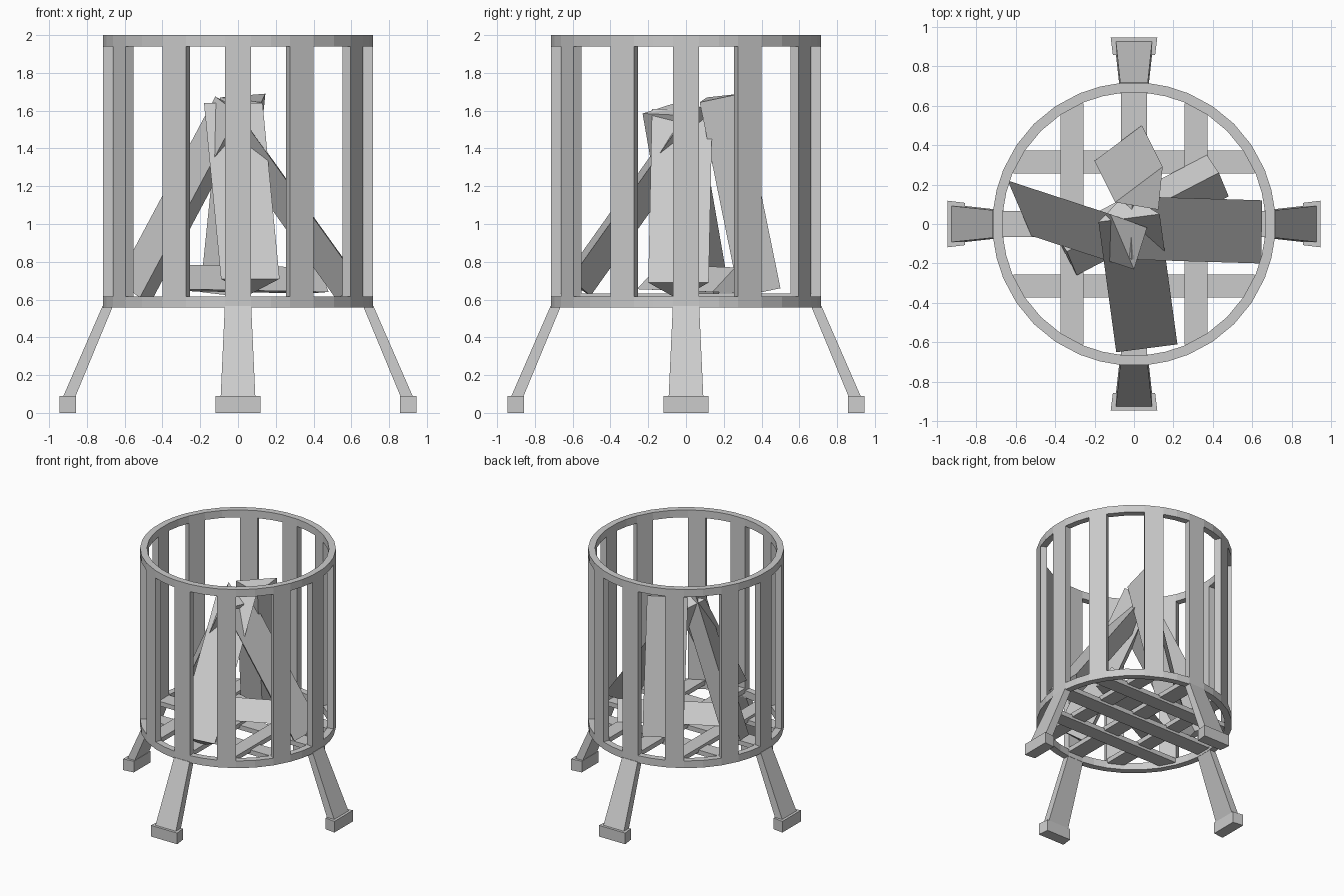
import bpy, bmesh
from math import sin, cos, radians, pi
from mathutils import Vector, Matrix

if "Cube" in bpy.data.objects:
    bpy.data.objects.remove(bpy.data.objects["Cube"])

RO, RI = 0.7175, 0.667          # basket outer / inner radius
LOW, TOP = (0.557, 0.615), (1.94, 2.0)


def finish(name, bm):
    bmesh.ops.recalc_face_normals(bm, faces=bm.faces[:])
    me = bpy.data.meshes.new(name)
    bm.to_mesh(me)
    bm.free()
    ob = bpy.data.objects.new(name, me)
    bpy.context.collection.objects.link(ob)
    return ob


def loft(name, a, b, turn=0.0):
    """Solid between two matching outlines, turned about z."""
    rot = Matrix.Rotation(turn, 3, 'Z')
    bm = bmesh.new()
    va = [bm.verts.new(rot @ Vector(p)) for p in a]
    vb = [bm.verts.new(rot @ Vector(p)) for p in b]
    n = len(a)
    bm.faces.new(va)
    bm.faces.new(vb[::-1])
    for i in range(n):
        j = (i + 1) % n
        bm.faces.new((va[i], va[j], vb[j], vb[i]))
    return finish(name, bm)


def rect(cx, cy, w, d, z):
    return [(cx + sx * w / 2, cy + sy * d / 2, z)
            for sx, sy in ((-1, -1), (1, -1), (1, 1), (-1, 1))]


def ring(name, angles, z0, z1):
    bm = bmesh.new()
    rows = [[bm.verts.new((r * cos(a), r * sin(a), z))
             for r, z in ((RO, z0), (RO, z1), (RI, z1), (RI, z0))] for a in angles]
    for i, row in enumerate(rows):
        nxt = rows[(i + 1) % len(rows)]
        for k in range(4):
            m = (k + 1) % 4
            bm.faces.new((row[k], nxt[k], nxt[m], row[m]))
    return finish(name, bm)


# Basket rings: facets line up with the upright bars
quadrant = (-5.6, 5.6, 14, 22.5, 33.8, 45, 56.2, 67.5, 76)
angles = [radians(90 * q + a) for q in range(4) for a in quadrant]
ring("lower_ring", angles, *LOW)
ring("upper_ring", angles, *TOP)

# Upright bars
for q in range(4):
    for i, (a0, a1) in enumerate(((-5.6, 5.6), (22.5, 33.8), (56.2, 67.5))):
        a0, a1 = radians(a0), radians(a1)
        def section(z):
            return [(r * cos(a), r * sin(a), z)
                    for r, a in ((RO, a0), (RO, a1), (RI, a1), (RI, a0))]
        loft(f"upright_bar_{q * 3 + i + 1}", section(LOW[1]), section(TOP[0]), q * pi / 2)

# Floor grate slats, two crossing layers
for i, (off, half) in enumerate(((-0.315, 0.61), (0, 0.68), (0.315, 0.61))):
    w = 0.13 if off == 0 else 0.117
    loft(f"cross_slat_{i + 1}", rect(0, off, 2 * half, w, 0.575), rect(0, off, 2 * half, w, 0.612))
    loft(f"long_slat_{i + 1}", rect(off, 0, w, 2 * half, 0.595), rect(off, 0, w, 2 * half, 0.632))

# Splayed legs with block feet
for q in range(4):
    t = q * pi / 2
    loft(f"leg_{q + 1}", rect(0.896, 0, 0.065, 0.184, 0.08),
         rect(0.69, 0, 0.055, 0.14, 0.565), t)
    foot = [(0.857, -0.107), (0.945, -0.118), (0.945, 0.118), (0.857, 0.107)]
    loft(f"foot_{q + 1}", [(x, y, 0) for x, y in foot], [(x, y, 0.09) for x, y in foot], t)


def log(name, p, q, axis, depth=0.155):
    """Split log: outer face edge p-q, wedge point on the inner side."""
    p, q, axis = Vector(p), Vector(q), Vector(axis)
    n = axis.cross(q - p).normalized()
    mid = (p + q) / 2
    if n.xy.dot(mid.xy) > 0:
        n.negate()
    tri = [p, q, mid + n * depth]
    return loft(name, tri, [v + axis for v in tri])


# Leaning split logs
log("front_log", (-0.09, -0.65, 0.71), (0.22, -0.61, 0.71), (-0.09, 0.66, 0.93))
log("right_log", (0.645, -0.20, 0.69), (0.65, 0.12, 0.69), (-0.66, 0.02, 0.92))
log("left_log", (-0.64, 0.22, 0.70), (-0.52, -0.06, 0.61), (0.52, -0.17, 0.975))
log("back_log", (-0.20, 0.32, 0.64), (0.04, 0.50, 0.66), (0.105, -0.21, 1.03), 0.165)

# Log lying on the grate
end = [Vector(v) for v in ((0.37, 0.35, 0.632), (0.43, 0.26, 0.77), (0.48, 0.14, 0.64))]
loft("lying_log", end, [v + Vector((-0.77, -0.40, 0.015)) for v in end])
